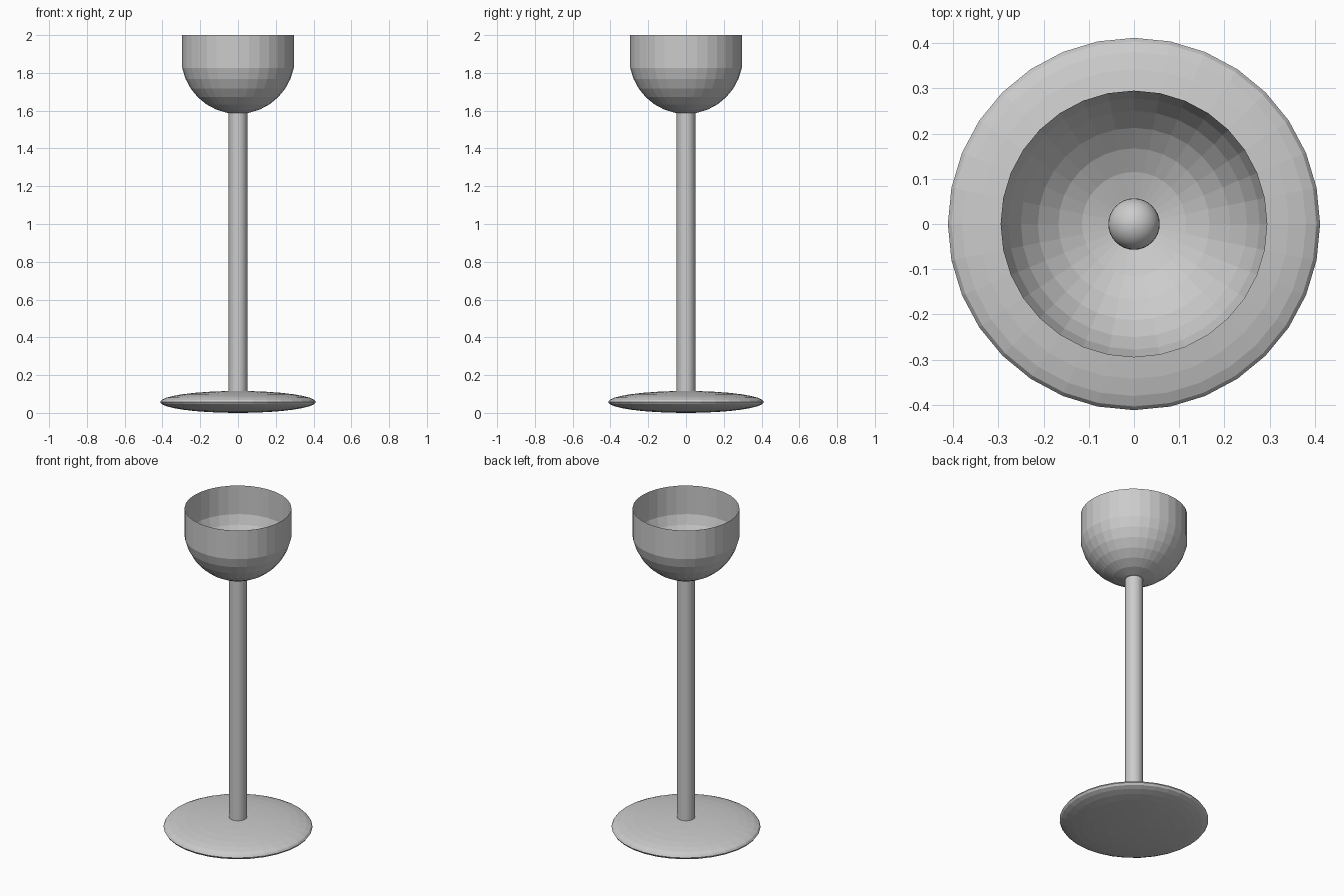
import bpy
from math import sin, cos, pi

if "Cube" in bpy.data.objects:
    bpy.data.objects.remove(bpy.data.objects["Cube"])

SEGMENTS = 32
RINGS = 16

grey = bpy.data.materials.new("light grey")
grey.use_nodes = True
grey.diffuse_color = (0.6, 0.6, 0.6, 1)
grey.node_tree.nodes["Principled BSDF"].inputs["Base Color"].default_value = (0.6, 0.6, 0.6, 1)


def finish(name):
    obj = bpy.context.object
    obj.name = name
    obj.data.materials.append(grey)
    return obj


def lathe(name, profile):
    """Open surface of revolution; the profile starts on the axis."""
    verts = [(0, 0, profile[0][1])]
    for r, z in profile[1:]:
        for s in range(SEGMENTS):
            a = 2 * pi * s / SEGMENTS
            verts.append((r * cos(a), r * sin(a), z))
    faces = []
    for s in range(SEGMENTS):
        n = (s + 1) % SEGMENTS
        faces.append((0, 1 + n, 1 + s))
        for ring in range(len(profile) - 2):
            low = 1 + ring * SEGMENTS
            high = low + SEGMENTS
            faces.append((low + s, low + n, high + n, high + s))
    mesh = bpy.data.meshes.new(name)
    mesh.from_pydata(verts, [], faces)
    obj = bpy.data.objects.new(name, mesh)
    bpy.context.collection.objects.link(obj)
    mesh.materials.append(grey)


# Foot: flattened sphere
bpy.ops.mesh.primitive_uv_sphere_add(segments=SEGMENTS, ring_count=RINGS, radius=1,
                                     location=(0, 0, 0.058))
bpy.context.object.scale = (0.412, 0.412, 0.058)
finish("foot")

# Stem
bottom, top = 0.05, 1.6
bpy.ops.mesh.primitive_cylinder_add(vertices=SEGMENTS, radius=0.049, depth=top - bottom,
                                    location=(0, 0, (top + bottom) / 2))
finish("stem")

# Bowl: thin spherical cup with a straight wall
radius, centre = 0.301, 1.884
profile = [(radius * sin(pi * i / RINGS), centre - radius * cos(pi * i / RINGS))
           for i in range(RINGS // 2)]
profile.append((profile[-1][0], 2.0))
lathe("bowl", profile)

# Small ball resting in the bowl
bpy.ops.mesh.primitive_uv_sphere_add(segments=SEGMENTS, ring_count=RINGS, radius=0.057,
                                     location=(0, 0, 1.64))
bpy.ops.object.shade_smooth()
finish("ball")
